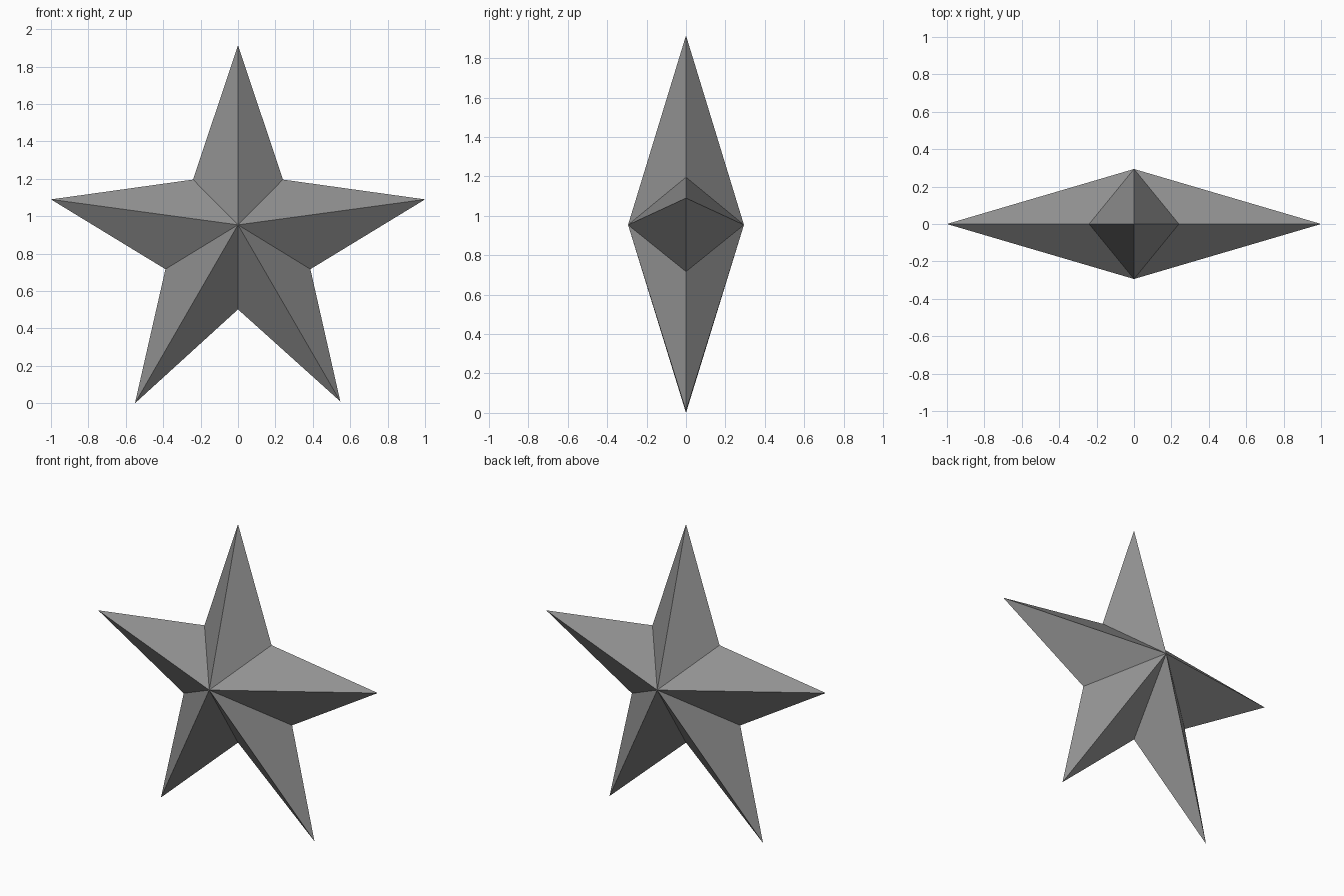
import bpy
import bmesh

if "Cube" in bpy.data.objects:
    bpy.data.objects.remove(bpy.data.objects["Cube"])

# Star outline in the x-z plane, alternating outer tips and inner notches
outline = [
    (0.0, 1.915), (0.24, 1.196), (1.0, 1.09), (0.387, 0.717), (0.547, 0.01),
    (0.0, 0.502), (-0.551, 0.0), (-0.388, 0.717), (-1.0, 1.09), (-0.24, 1.196),
]
center_z = 0.954
half_depth = 0.294

bm = bmesh.new()
rim = [bm.verts.new((x, 0, z)) for x, z in outline]

# Fan of flat facets from the rim to a front and a back apex
for y in (-half_depth, half_depth):
    apex = bm.verts.new((0, y, center_z))
    for a, b in zip(rim, rim[1:] + rim[:1]):
        bm.faces.new((a, b, apex))
bmesh.ops.recalc_face_normals(bm, faces=bm.faces)

mesh = bpy.data.meshes.new("star")
bm.to_mesh(mesh)
bm.free()
star = bpy.data.objects.new("star", mesh)
bpy.context.collection.objects.link(star)

# Dark grey finish
grey = bpy.data.materials.new("dark_grey")
grey.diffuse_color = (0.286, 0.286, 0.286, 1)
grey.use_nodes = True
grey.node_tree.nodes["Principled BSDF"].inputs["Base Color"].default_value = grey.diffuse_color
mesh.materials.append(grey)
